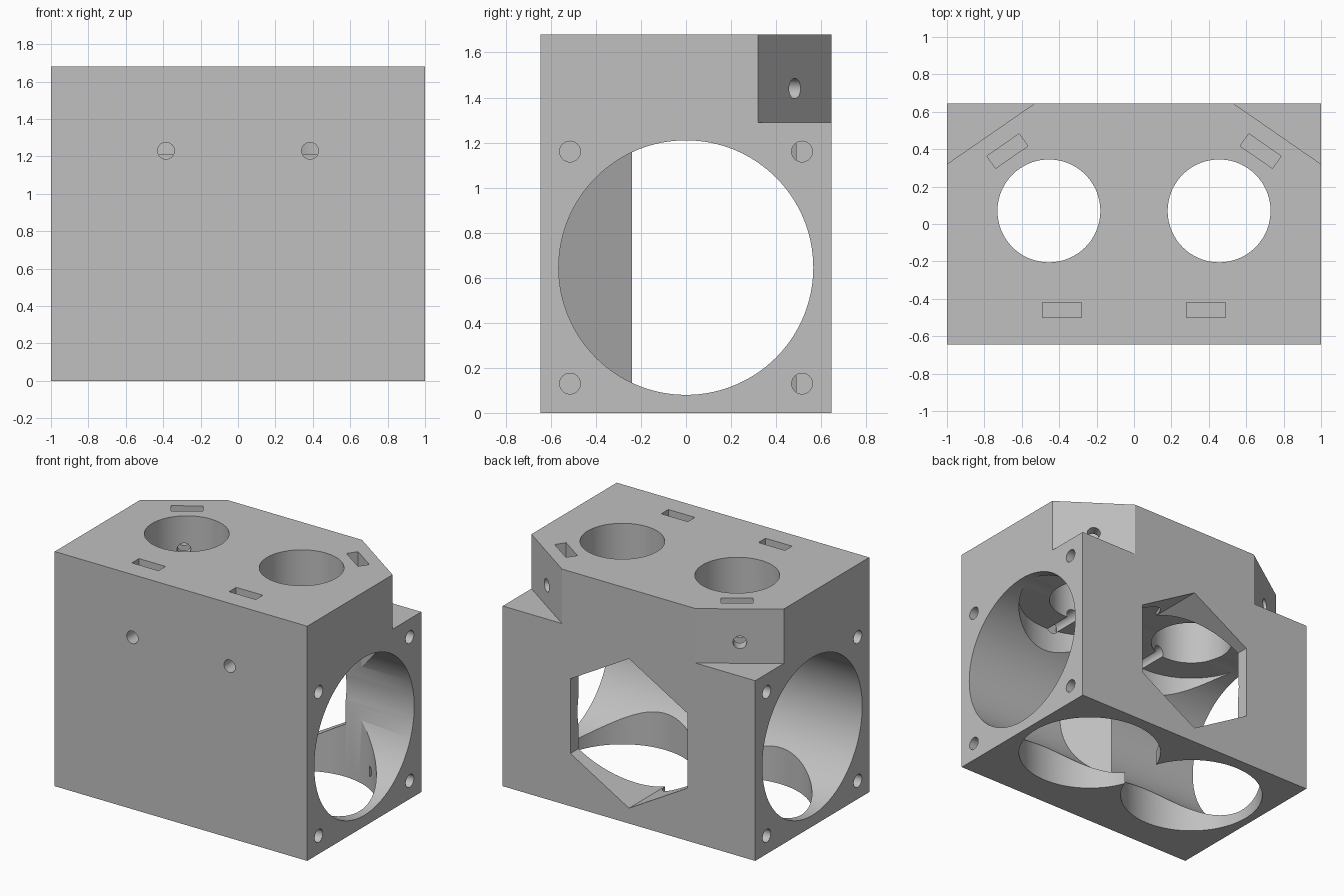
import bpy
import math
from mathutils import Vector

if "Cube" in bpy.data.objects:
    bpy.data.objects.remove(bpy.data.objects["Cube"], do_unlink=True)

HALF_DEPTH, HEIGHT = 0.645, 1.68
BORE_X, BORE_Y = 0.455, 0.07
AXIS_Z = 0.645          # centre height of the air duct

grey = bpy.data.materials.new("plain grey")
grey.use_nodes = True
grey.diffuse_color = (0.53, 0.53, 0.53, 1)
grey.node_tree.nodes["Principled BSDF"].inputs["Base Color"].default_value = grey.diffuse_color


def prism(name, outline, z0, z1):
    """Upright solid from a counter-clockwise plan outline."""
    n = len(outline)
    verts = [(x, y, z) for z in (z0, z1) for x, y in outline]
    faces = [tuple(reversed(range(n))), tuple(range(n, 2 * n))]
    faces += [(i, (i + 1) % n, (i + 1) % n + n, i + n) for i in range(n)]
    mesh = bpy.data.meshes.new(name)
    mesh.from_pydata(verts, [], faces)
    obj = bpy.data.objects.new(name, mesh)
    bpy.context.collection.objects.link(obj)
    mesh.materials.append(grey)
    return obj


def rod(name, start, end, radius, sides=96):
    """Cylinder between two points."""
    a, b = Vector(start), Vector(end)
    bpy.ops.mesh.primitive_cylinder_add(vertices=sides, radius=radius,
                                        depth=(b - a).length, location=(a + b) / 2)
    obj = bpy.context.object
    obj.name = name
    obj.rotation_euler = (b - a).to_track_quat("Z", "Y").to_euler()
    obj.data.materials.append(grey)
    return obj


def slot(name, centre, along, length, width, z0):
    """Rectangular nut slot open at the top."""
    c, u = Vector(centre), Vector(along).normalized()
    v = Vector((-u.y, u.x))
    corners = [(-1, -1), (1, -1), (1, 1), (-1, 1)]
    return prism(name, [c + u * s * length / 2 + v * t * width / 2 for s, t in corners],
                 z0, HEIGHT + 0.1)


def combine(body, tool, operation):
    mod = body.modifiers.new("shape", "BOOLEAN")
    mod.operation, mod.solver, mod.object = operation, "EXACT", tool
    bpy.context.view_layer.objects.active = body
    bpy.ops.object.modifier_apply(modifier=mod.name)
    bpy.data.objects.remove(tool, do_unlink=True)


# Main block
body = prism("duct_block", [(-1, -HALF_DEPTH), (1, -HALF_DEPTH), (1, HALF_DEPTH), (-1, HALF_DEPTH)],
             0, HEIGHT)

# Air duct through both sides
cutters = [rod("duct_cut", (-1.1, 0, AXIS_Z), (1.1, 0, AXIS_Z), 0.565, 128)]

# Hexagonal rear outlet with upright sides
hexagon = [(0.535 * math.cos(math.radians(a)), 0.535 * math.sin(math.radians(a)))
           for a in range(30, 390, 60)]
outlet = prism("outlet_cut", hexagon, 0, 0.8)
outlet.rotation_euler = (math.pi / 2, 0, 0)
outlet.location = (0, 0.75, AXIS_Z)
cutters.append(outlet)

for s in (-1, 1):
    # Wide chamber from below and narrow bore from above
    cutters.append(rod("chamber_cut", (s * BORE_X, BORE_Y, -0.1), (s * BORE_X, BORE_Y, 1.207), 0.485))
    cutters.append(rod("bore_cut", (s * BORE_X, BORE_Y, 1.1), (s * BORE_X, BORE_Y, 1.8), 0.275))

    # Notched rear corners
    notch = [(s * 1.145, 0.22), (s * 1.145, 0.745), (s * 0.386, 0.745)]
    cutters.append(prism("corner_cut", notch if s > 0 else notch[::-1], 1.29, 1.8))

    # Corner clamp screw and its nut slot
    inward = Vector((-s * 0.569, -0.823, 0))
    face = Vector((s * 0.765, 0.483, 1.44))
    cutters.append(rod("corner_screw_cut", face - inward * 0.1, face + inward * 0.4, 0.045, 32))
    cutters.append(slot("corner_nut_cut", (s * 0.677, 0.39), (0.823, -s * 0.569), 0.21, 0.08, 1.335))

    # Front clamp screw and its nut slot
    cutters.append(rod("front_screw_cut", (s * 0.385, -0.75, 1.23), (s * 0.385, 0, 1.23), 0.045, 32))
    cutters.append(slot("front_nut_cut", (s * 0.385, -0.46), (1, 0), 0.21, 0.08, 1.125))

    # Four blind mounting holes on each side
    for y in (-0.515, 0.515):
        for dz in (-0.515, 0.515):
            cutters.append(rod("mount_cut", (s * 0.7, y, AXIS_Z + dz),
                               (s * 1.1, y, AXIS_Z + dz), 0.046, 32))

bpy.context.view_layer.update()
for cutter in cutters:
    combine(body, cutter, "DIFFERENCE")

# Central wedge that splits the air flow
wedge = prism("air_divider", [(0, -0.24), (-0.208, -0.6), (0.208, -0.6)], 0.05, 1.24)
combine(body, wedge, "UNION")

bpy.ops.object.select_all(action="DESELECT")
body.select_set(True)
bpy.context.view_layer.objects.active = body
bpy.ops.object.shade_smooth_by_angle(angle=math.radians(25))
